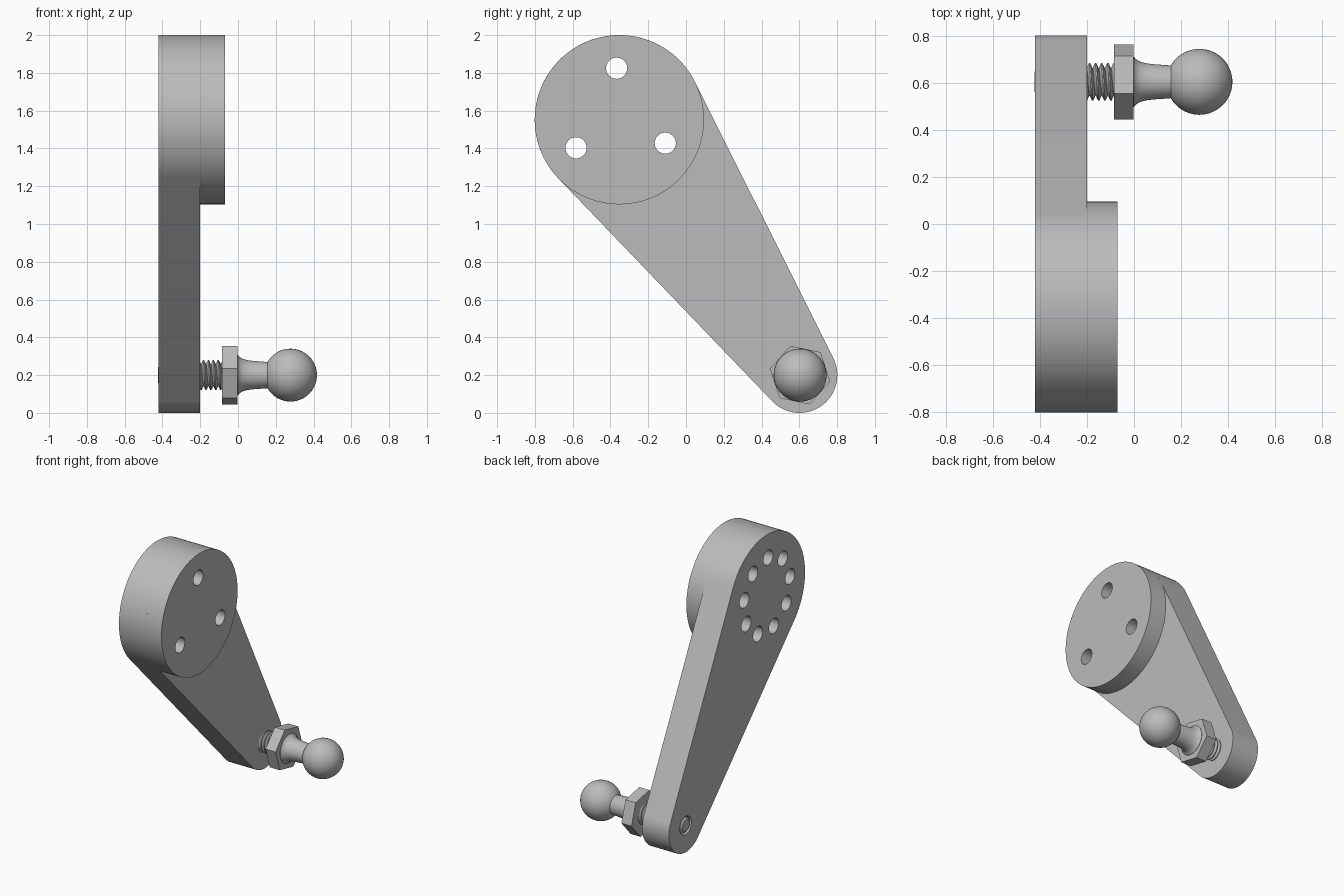
import bpy, bmesh
from math import cos, sin, pi, radians, atan2, acos, hypot

if "Cube" in bpy.data.objects:
    bpy.data.objects.remove(bpy.data.objects["Cube"], do_unlink=True)

# One grey metal
GREY = (0.5, 0.5, 0.5, 1)
metal = bpy.data.materials.new("grey metal")
metal.use_nodes = True
metal.diffuse_color = GREY
metal.node_tree.nodes["Principled BSDF"].inputs["Base Color"].default_value = GREY

# Layout in the y-z plane; x is the axis of every round part
HUB, HUB_R = (-0.353, 1.552), 0.448
END, END_R = (0.601, 0.2), 0.2
STUD = (0.604, 0.2)
ARM_BACK, ARM_FRONT, DISC_FRONT = -0.42, -0.2, -0.07
HOLE_R, HOLE_RING, FIRST_HOLE = 0.056, 0.273, radians(93)


def finish(name, bm, fix_normals=True):
    if fix_normals:
        bmesh.ops.recalc_face_normals(bm, faces=bm.faces[:])
    mesh = bpy.data.meshes.new(name)
    bm.to_mesh(mesh)
    bm.free()
    obj = bpy.data.objects.new(name, mesh)
    bpy.context.collection.objects.link(obj)
    mesh.materials.append(metal)
    return obj


def arc(centre, radius, start, sweep, steps):
    return [(centre[0] + radius * cos(start + sweep * i / steps),
             centre[1] + radius * sin(start + sweep * i / steps)) for i in range(steps + 1)]


def circle(centre, radius, sides=96, start=0):
    return arc(centre, radius, start, 2 * pi, sides)[:-1]


def prism(bm, outline, x0, x1):
    """Extrude a y-z outline along x."""
    face = bm.faces.new([bm.verts.new((x0, y, z)) for y, z in outline])
    out = bmesh.ops.extrude_face_region(bm, geom=[face], use_keep_orig=True)
    for v in out["geom"]:
        if isinstance(v, bmesh.types.BMVert):
            v.co.x = x1


def lathe(name, profile, sides=64):
    """Turn (x, radius) points around the stud axis, with closed ends."""
    bm = bmesh.new()
    rings = [[bm.verts.new((x, y, z)) for y, z in circle(STUD, r, sides)] for x, r in profile]
    for a, b in zip(rings, rings[1:]):
        for i in range(sides):
            j = (i + 1) % sides
            bm.faces.new((a[i], a[j], b[j], b[i]))
    bm.faces.new(rings[0])
    bm.faces.new(rings[-1])
    return finish(name, bm)


def drill(obj, holes):
    """Cut round through holes, given as (centre, radius)."""
    bm = bmesh.new()
    for centre, radius in holes:
        prism(bm, circle(centre, radius, 40), -0.6, 0.1)
    cutter = finish("hole_cutter", bm)
    cutter.hide_render = True
    mod = obj.modifiers.new("holes", 'BOOLEAN')
    mod.object, mod.operation, mod.solver = cutter, 'DIFFERENCE', 'EXACT'
    bpy.context.view_layer.objects.active = obj
    bpy.ops.object.modifier_apply(modifier=mod.name)
    bpy.data.objects.remove(cutter, do_unlink=True)


def ring_holes(count):
    return [(c, HOLE_R) for c in circle(HUB, HOLE_RING, count, FIRST_HOLE)]


# Tapered arm: two arcs joined by their common tangents
dy, dz = END[0] - HUB[0], END[1] - HUB[1]
axis = atan2(dz, dy)
half = acos((HUB_R - END_R) / hypot(dy, dz))
outline = arc(HUB, HUB_R, axis + half, 2 * (pi - half), 80)
outline += arc(END, END_R, axis - half, 2 * half, 48)
bm = bmesh.new()
prism(bm, outline, ARM_BACK, ARM_FRONT)
arm = finish("arm", bm)
drill(arm, ring_holes(9) + [(STUD, 0.068)])

# Hub disc on the arm, with three through holes
bm = bmesh.new()
prism(bm, circle(HUB, HUB_R), ARM_FRONT, DISC_FRONT)
disc = finish("hub_disc", bm)
drill(disc, ring_holes(3))

# Hexagonal nut
bm = bmesh.new()
prism(bm, circle(STUD, 0.163, 6, radians(48)), -0.085, -0.002)
nut = finish("hex_nut", bm)

# Stud core with a chamfered tip, and the helical thread around it
core = lathe("stud_core", [(-0.423, 0.042), (-0.41, 0.058), (-0.04, 0.058)])
bm = bmesh.new()
PITCH, STEPS, TURNS = 0.026, 32, 13
tooth = [(0, 0.057), (0.4, 0.08), (0.6, 0.08), (1, 0.057)]
rows = []
for k in range(STEPS * TURNS + 1):
    a = 2 * pi * k / STEPS
    rows.append([bm.verts.new((-0.41 + PITCH * (k / STEPS + t),
                               STUD[0] + r * cos(a), STUD[1] + r * sin(a))) for t, r in tooth])
for p, q in zip(rows, rows[1:]):
    for i in range(len(tooth) - 1):
        bm.faces.new((p[i], q[i], q[i + 1], p[i + 1]))
thread = finish("stud_thread", bm, fix_normals=False)

# Flared neck and ball
neck = lathe("ball_neck", [(-0.01, 0.106), (0, 0.106), (0.01, 0.095), (0.025, 0.086),
                           (0.05, 0.079), (0.08, 0.075), (0.18, 0.068)])
bm = bmesh.new()
bmesh.ops.create_uvsphere(bm, u_segments=64, v_segments=32, radius=0.14)
ball = finish("ball", bm)
ball.location = (0.278, *STUD)
ball.rotation_euler.y = pi / 2

# Smooth curved surfaces, crisp edges
bpy.ops.object.select_all(action='DESELECT')
for obj in (arm, disc, nut, core, thread, neck, ball):
    obj.select_set(True)
bpy.context.view_layer.objects.active = arm
bpy.ops.object.shade_smooth_by_angle(angle=radians(30))
